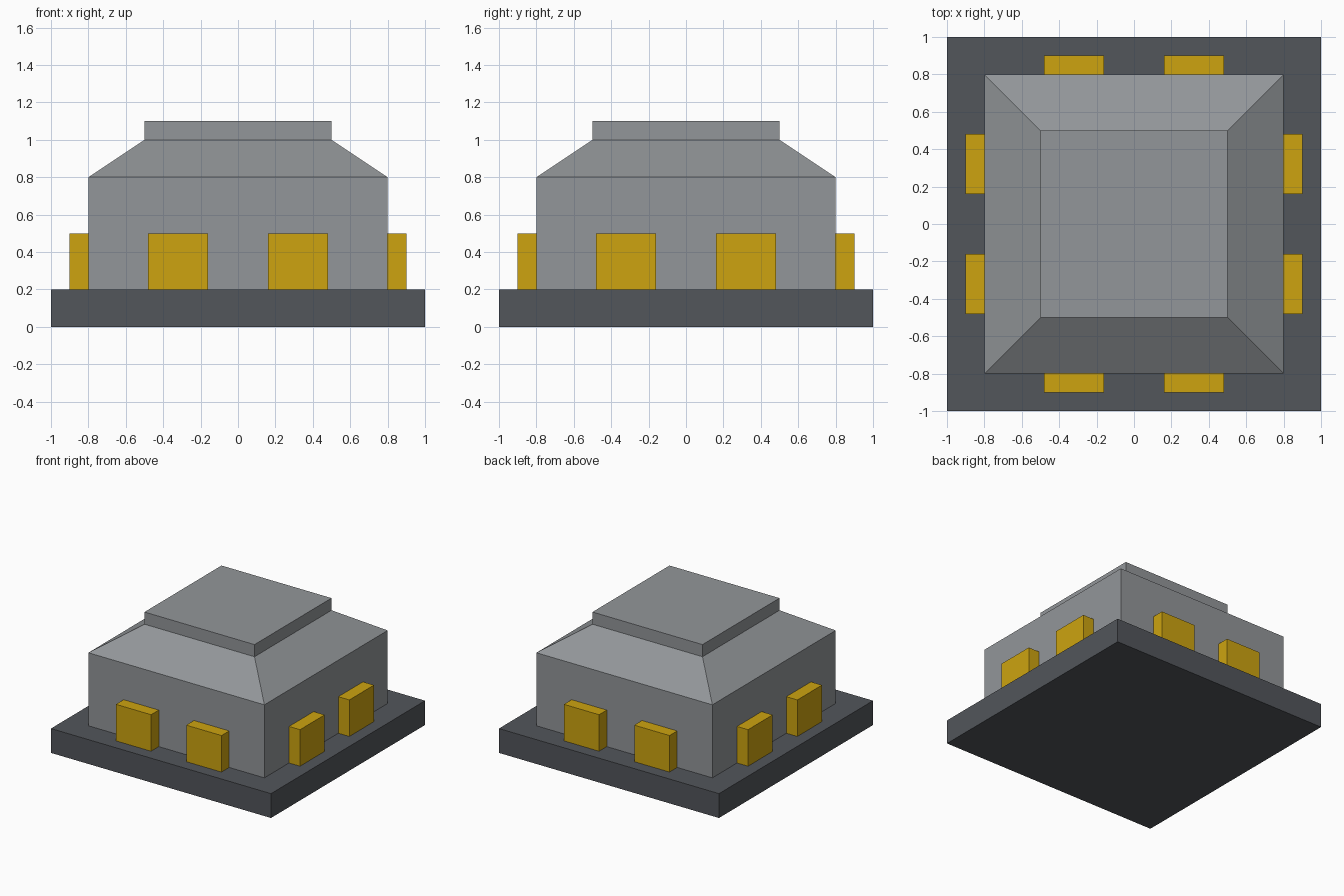
import bpy, bmesh
from mathutils import Matrix, Vector

if "Cube" in bpy.data.objects:
    bpy.data.objects.remove(bpy.data.objects["Cube"])


def material(name, color):
    m = bpy.data.materials.new(name)
    m.diffuse_color = (*color, 1)
    m.use_nodes = True
    m.node_tree.nodes["Principled BSDF"].inputs["Base Color"].default_value = m.diffuse_color
    return m


dark = material("dark grey", (0.085, 0.092, 0.104))
grey = material("mid grey", (0.29, 0.305, 0.32))
gold = material("gold", (0.61, 0.37, 0.005))


def finish(name, bm, mat):
    bmesh.ops.recalc_face_normals(bm, faces=bm.faces)
    mesh = bpy.data.meshes.new(name)
    bm.to_mesh(mesh)
    bm.free()
    mesh.materials.append(mat)
    obj = bpy.data.objects.new(name, mesh)
    bpy.context.collection.objects.link(obj)
    return obj


def square_stack(name, profile, mat):
    """Solid made of square sections, given as (half width, height)."""
    bm = bmesh.new()
    rings = [[bm.verts.new((sx * w, sy * w, z))
              for sx, sy in ((-1, -1), (1, -1), (1, 1), (-1, 1))]
             for w, z in profile]
    for low, high in zip(rings, rings[1:]):
        for i in range(4):
            j = (i + 1) % 4
            bm.faces.new((low[i], low[j], high[j], high[i]))
    bm.faces.new(rings[0][::-1])
    bm.faces.new(rings[-1])
    return finish(name, bm, mat)


def block(name, center, size, turn, mat):
    bm = bmesh.new()
    bmesh.ops.create_cube(bm, size=1, matrix=turn @ Matrix.Translation(center)
                          @ Matrix.Diagonal((*size, 1)))
    return finish(name, bm, mat)


# Base slab
square_stack("base", [(1, 0), (1, 0.2)], dark)

# Body with sloped shoulders and a raised square top
square_stack("body", [(0.8, 0.2), (0.8, 0.8), (0.5, 1.0), (0.5, 1.1)], grey)

# Two gold blocks on each of the four sides
for side, label in enumerate(("front", "right", "back", "left")):
    turn = Matrix.Rotation(side * 1.5707963, 4, "Z")
    for n, x in enumerate((-0.32, 0.32)):
        block(f"{label}_block_{n + 1}", Vector((x, -0.85, 0.35)),
              (0.32, 0.1, 0.3), turn, gold)
